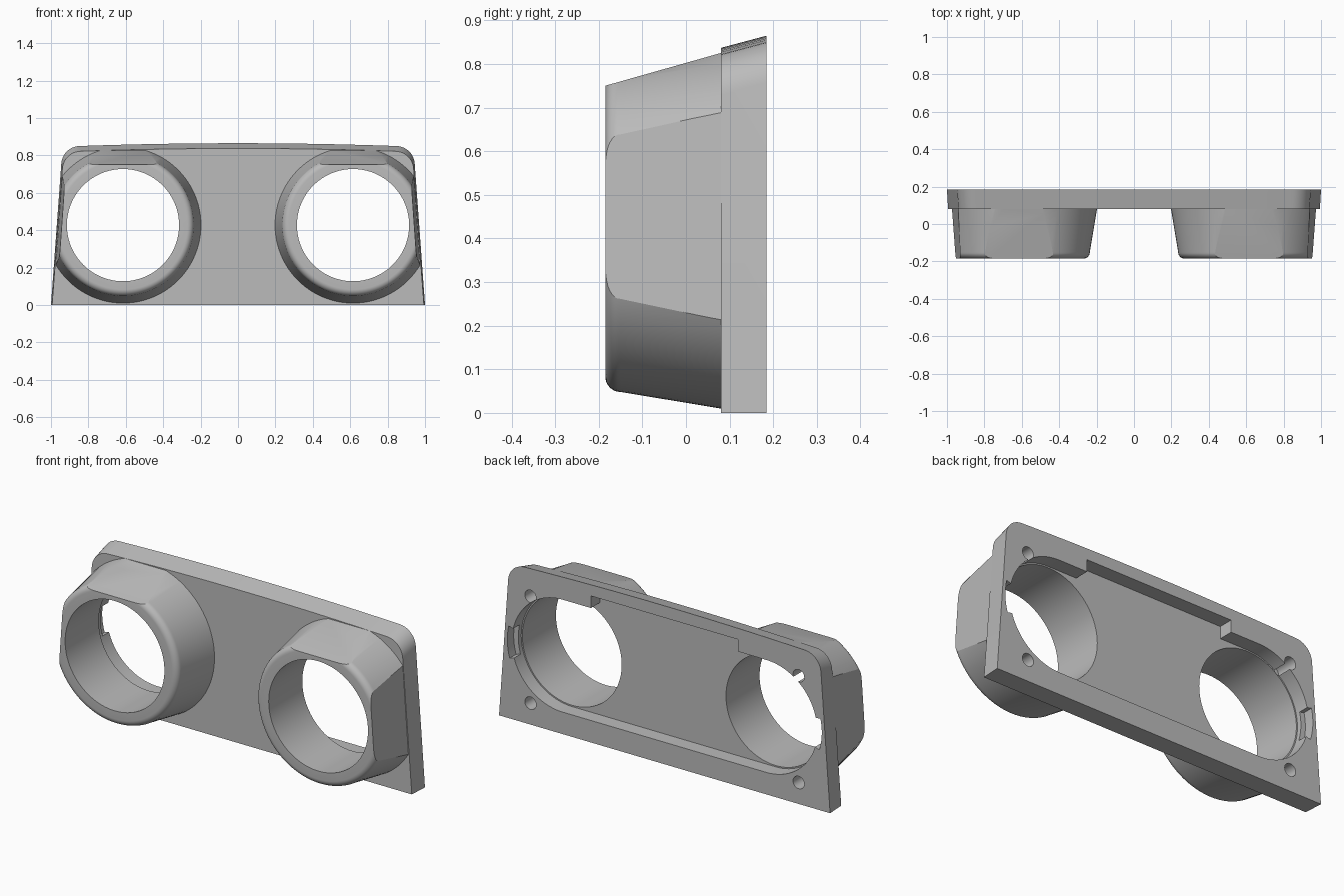
import bpy, bmesh
from math import sin, cos, radians, pi
from mathutils import Vector

if "Cube" in bpy.data.objects:
    bpy.data.objects.remove(bpy.data.objects["Cube"], do_unlink=True)

EYE_X, EYE_Z = 0.615, 0.427      # centre of each round opening
BACK, FRONT = 0.185, 0.08        # panel depth range

grey = bpy.data.materials.new("plain_grey")
grey.use_nodes = True
grey.diffuse_color = (0.5, 0.5, 0.5, 1)
grey.node_tree.nodes["Principled BSDF"].inputs["Base Color"].default_value = (0.5, 0.5, 0.5, 1)


def finish(name, bm):
    bmesh.ops.recalc_face_normals(bm, faces=bm.faces)
    mesh = bpy.data.meshes.new(name)
    bm.to_mesh(mesh)
    bm.free()
    mesh.materials.append(grey)
    ob = bpy.data.objects.new(name, mesh)
    bpy.context.collection.objects.link(ob)
    return ob


def loft(name, rings):
    """Closed solid through matching rings of 3D points."""
    bm = bmesh.new()
    loops = [[bm.verts.new(p) for p in ring] for ring in rings]
    n = len(loops[0])
    for a, b in zip(loops, loops[1:]):
        for i in range(n):
            j = (i + 1) % n
            bm.faces.new((a[i], a[j], b[j], b[i]))
    bm.faces.new(loops[0])
    bm.faces.new(loops[-1])
    return finish(name, bm)


def prism(name, outline, y0, y1):
    return loft(name, [[(x, y, z) for x, z in outline] for y in (y0, y1)])


def arc(cx, cz, r, a0, a1, n):
    angles = [radians(a0 + (a1 - a0) * i / n) for i in range(n + 1)]
    return [(cx + r * cos(a), cz + r * sin(a)) for a in angles]


def circle(cx, cz, r, n):
    return arc(cx, cz, r, 0, 360, n)[:-1]


def mirrored(half):
    return half + [(-x, z) for x, z in reversed(half)]


def combine(target, other, operation):
    mod = target.modifiers.new("combine", "BOOLEAN")
    mod.operation, mod.solver, mod.object = operation, "EXACT", other
    bpy.context.view_layer.objects.active = target
    bpy.ops.object.modifier_apply(modifier=mod.name)
    bpy.data.objects.remove(other, do_unlink=True)


# Panel: tapered sides, rounded top corners, arched top sloping to the front
half = [(1.0, 0.0)] + arc(0.845, 0.75, 0.1, 4, 88, 10)
half += [(x, 0.85 + 0.015 * (1 - (x / 0.848) ** 2)) for x in (0.7, 0.55, 0.4, 0.25, 0.1)]
outline = mirrored(half)
back_ring = [(x, BACK, z) for x, z in outline]
front_ring = [(x * 0.994, FRONT, z - (0.028 if z > 0.1 else 0)) for x, z in outline]
panel = loft("twin_ring_panel", [back_ring, front_ring])


# Ring housings: filleted cones trimmed by the sloping top and side planes
def housing(side):
    profile = [(0.4195, 0.095)]
    profile += [(0.344 + 0.035 * cos(a), -0.15 - 0.035 * sin(a))
                for a in [pi / 2 * i / 8 for i in range(9)]]
    ob = loft("ring_housing", [[(x, y, z) for x, z in circle(side * EYE_X, EYE_Z, r, 96)]
                               for r, y in profile])
    bm = bmesh.new()
    bm.from_mesh(ob.data)
    trims = [(Vector((0, -0.185, 0.75)), Vector((0, -0.283, 1))),
             (Vector((side * 0.988, 0.08, 0)), Vector((side, -0.06, 0.07)))]
    for point, normal in trims:
        cut = bmesh.ops.bisect_plane(bm, geom=bm.verts[:] + bm.edges[:] + bm.faces[:],
                                     plane_co=point, plane_no=normal, clear_outer=True)
        edges = [e for e in cut["geom_cut"] if isinstance(e, bmesh.types.BMEdge)]
        bmesh.ops.holes_fill(bm, edges=edges)
    bmesh.ops.recalc_face_normals(bm, faces=bm.faces)
    bm.to_mesh(ob.data)
    bm.free()
    return ob


for side in (-1, 1):
    combine(panel, housing(side), "UNION")

# Rear pocket: long rounded recess with a raised rectangular notch at the top
pocket = arc(EYE_X, EYE_Z, 0.307, -90, 90, 48) + [(0.445, EYE_Z + 0.307), (0.445, 0.80)]
combine(panel, prism("pocket_cutter", mirrored(pocket), 0.105, 0.3), "DIFFERENCE")

for side in (-1, 1):
    # Through opening
    combine(panel, prism("opening_cutter", circle(side * EYE_X, EYE_Z, 0.30, 96), -0.3, 0.3),
            "DIFFERENCE")
    # Key slot on the outer side of the opening
    slot = arc(EYE_X, EYE_Z, 0.29, -17, 13, 8) + arc(EYE_X, EYE_Z, 0.335, 13, -17, 8)
    combine(panel, prism("slot_cutter", [(side * x, z) for x, z in slot], 0.13, 0.3),
            "DIFFERENCE")
    # Blind screw holes
    for z in (0.117, 0.70):
        combine(panel, prism("screw_cutter", circle(side * 0.81, z, 0.034, 32), 0.06, 0.3),
                "DIFFERENCE")

bpy.ops.object.select_all(action="DESELECT")
panel.select_set(True)
bpy.context.view_layer.objects.active = panel
bpy.ops.object.shade_smooth_by_angle(angle=radians(25))
